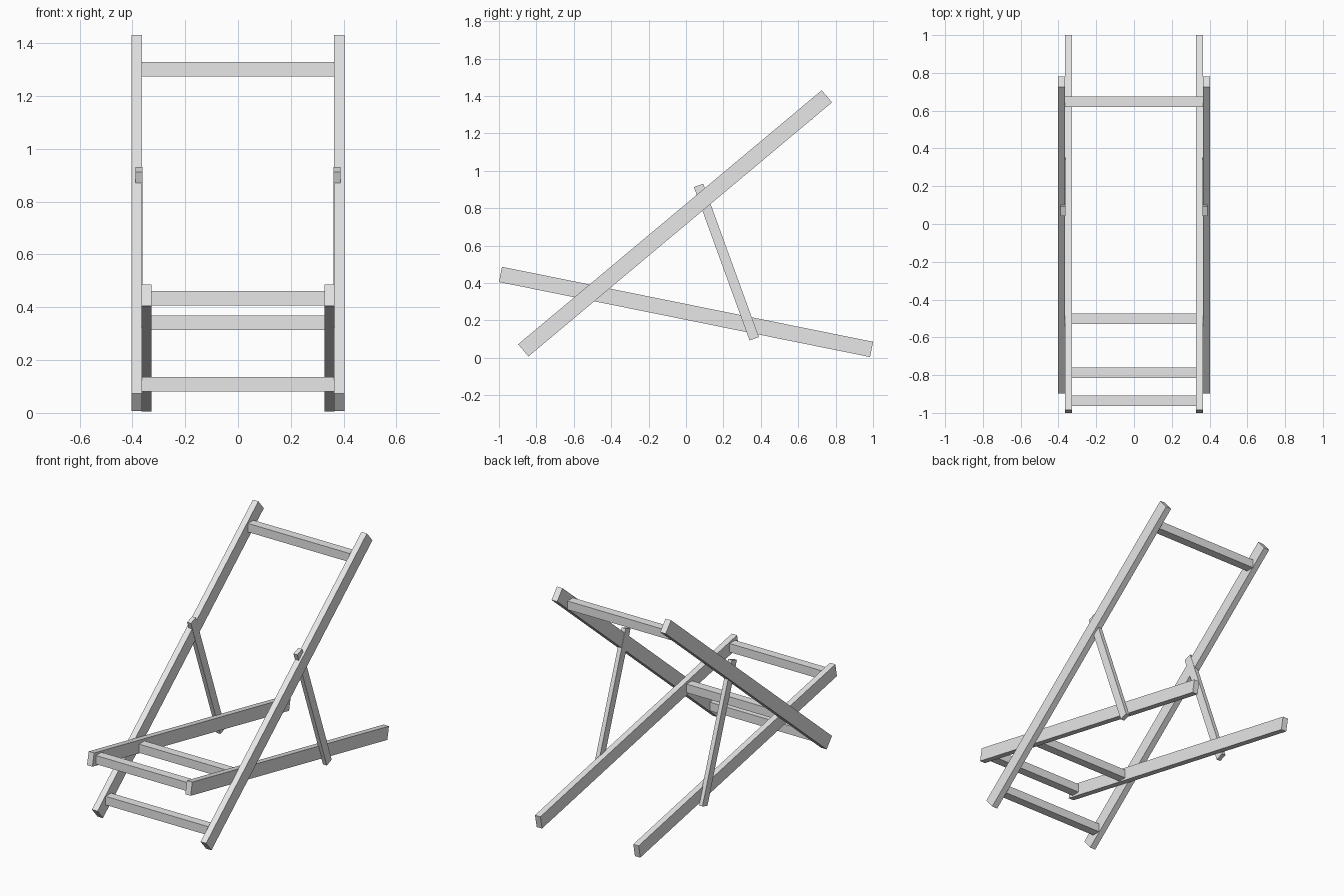
import bpy
import math

default_cube = bpy.data.objects.get("Cube")
if default_cube:
    bpy.data.objects.remove(default_cube, do_unlink=True)

# Single plain grey for the whole frame
GREY = (0.8, 0.8, 0.8, 1.0)
grey = bpy.data.materials.new("light_grey")
grey.use_nodes = True
grey.diffuse_color = GREY
grey.node_tree.nodes["Principled BSDF"].inputs["Base Color"].default_value = GREY


def box(name, center, size, tilt=0.0):
    """Box of a given size, tilted about the x axis."""
    bpy.ops.mesh.primitive_cube_add(size=1, location=center)
    obj = bpy.context.object
    obj.name = name
    obj.scale = size
    obj.rotation_euler.x = tilt
    obj.data.materials.append(grey)
    return obj


def beam_pair(name, start, end, height, inner, outer):
    """Mirrored left and right beams running between two (y, z) points."""
    dy, dz = end[0] - start[0], end[1] - start[1]
    y, z = (start[0] + end[0]) / 2, (start[1] + end[1]) / 2
    for side, sign in (("left", 1), ("right", -1)):
        box(f"{side}_{name}", (sign * (inner + outer) / 2, y, z),
            (outer - inner, math.hypot(dy, dz), height), math.atan2(dz, dy))


def crossbar(name, y, z, half_width):
    box(name, (0, y, z), (2 * half_width, 0.055, 0.055))


# Side rails of the two crossing frames
beam_pair("back_rail", (-0.87, 0.04), (0.753, 1.398), 0.085, 0.364, 0.403)
beam_pair("seat_rail", (-0.992, 0.446), (0.992, 0.045), 0.083, 0.328, 0.366)

# Props that hold the back frame up
beam_pair("support_strut", (0.365, 0.102), (0.067, 0.922), 0.053, 0.362, 0.389)

# Crossbars of the back frame
crossbar("top_crossbar", 0.648, 1.302, 0.367)
crossbar("bottom_crossbar", -0.787, 0.108, 0.367)

# Crossbars of the seat frame
crossbar("seat_front_crossbar", -0.936, 0.435, 0.331)
crossbar("seat_middle_crossbar", -0.502, 0.342, 0.331)
